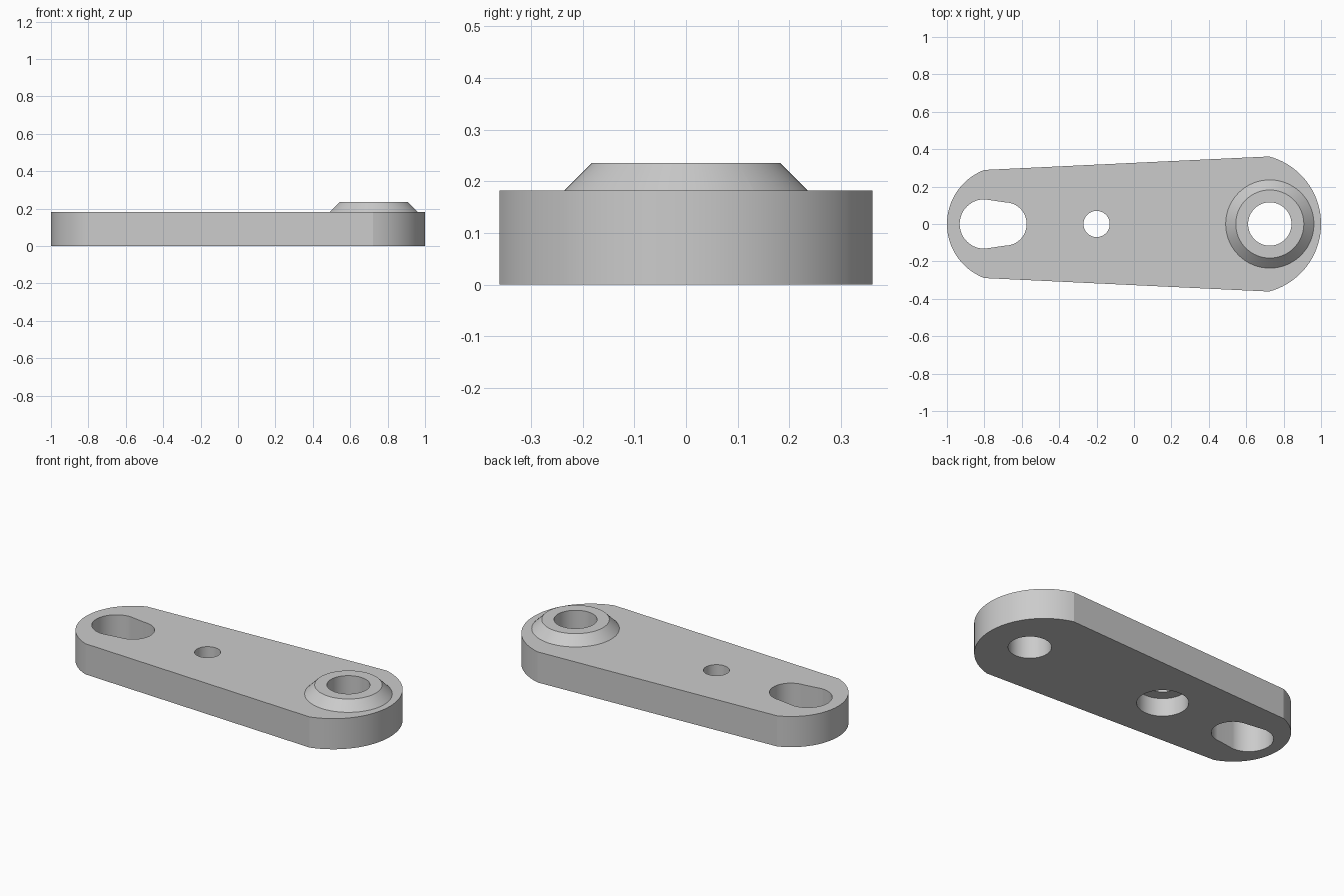
import bpy
import bmesh
from math import atan2, cos, sin, pi, hypot, radians

if "Cube" in bpy.data.objects:
    bpy.data.objects.remove(bpy.data.objects["Cube"], do_unlink=True)

THICK = 0.182
BOSS_X = 0.726

grey = bpy.data.materials.new("plain grey")
grey.use_nodes = True
grey.diffuse_color = (0.6, 0.6, 0.6, 1)
grey.node_tree.nodes["Principled BSDF"].inputs["Base Color"].default_value = (0.6, 0.6, 0.6, 1)


def arc(cx, r, start, end, steps=40):
    """Points of an arc centred on the x axis."""
    angles = [start + (end - start) * i / steps for i in range(steps + 1)]
    return [(cx + r * cos(a), r * sin(a)) for a in angles]


def end_arc(tip, x, y):
    """Arc from (x, -y) to (x, y) by way of (tip, 0), anticlockwise overall."""
    d = x - tip
    cx = tip + (d * d + y * y) / (2 * d)
    r = hypot(x - cx, y)
    if tip > x:
        a = atan2(y, x - cx)
        return arc(cx, r, -a, a)
    a = atan2(y, x - cx)
    return arc(cx, r, a, 2 * pi - a)


def prism(name, outline, z0, z1, top_outline=None):
    """Solid between two matching outlines."""
    bm = bmesh.new()
    low = [bm.verts.new((x, y, z0)) for x, y in outline]
    high = [bm.verts.new((x, y, z1)) for x, y in (top_outline or outline)]
    bm.faces.new(low[::-1])
    bm.faces.new(high)
    for i in range(len(low)):
        j = (i + 1) % len(low)
        bm.faces.new((low[i], low[j], high[j], high[i]))
    mesh = bpy.data.meshes.new(name)
    bm.to_mesh(mesh)
    bm.free()
    mesh.materials.append(grey)
    obj = bpy.data.objects.new(name, mesh)
    bpy.context.collection.objects.link(obj)
    return obj


def circle(cx, r):
    return arc(cx, r, 0, 2 * pi, 64)[:-1]


def combine(target, tool, operation):
    """Apply a boolean and discard the tool."""
    mod = target.modifiers.new(operation, "BOOLEAN")
    mod.operation = operation
    mod.solver = "EXACT"
    mod.object = tool
    bpy.context.view_layer.objects.active = target
    bpy.ops.object.modifier_apply(modifier=mod.name)
    bpy.data.objects.remove(tool, do_unlink=True)


# Tapered plate with rounded ends
plate = prism("link_plate", end_arc(1, 0.722, 0.361) + end_arc(-1, -0.8, 0.289), 0, THICK)

# Conical boss, sunk slightly into the plate
boss = prism("boss", circle(BOSS_X, 0.246), THICK - 0.01, THICK + 0.054, circle(BOSS_X, 0.182))
combine(plate, boss, "UNION")

# Through holes, the two-radius slot and the counterbore underneath
slot = arc(-0.69, 0.116, -pi / 2, pi / 2) + arc(-0.8, 0.132, pi / 2, 3 * pi / 2)
cutters = [
    prism("boss_hole_cutter", circle(BOSS_X, 0.116), -0.1, 0.4),
    prism("small_hole_cutter", circle(-0.2, 0.07), -0.1, 0.4),
    prism("slot_cutter", slot, -0.1, 0.4),
    prism("counterbore_cutter", circle(-0.2, 0.139), -0.1, 0.108),
]
for cutter in cutters:
    combine(plate, cutter, "DIFFERENCE")

# Smooth rounded walls, crisp rims
bpy.ops.object.select_all(action="DESELECT")
plate.select_set(True)
bpy.context.view_layer.objects.active = plate
bpy.ops.object.shade_smooth_by_angle(angle=radians(15))
